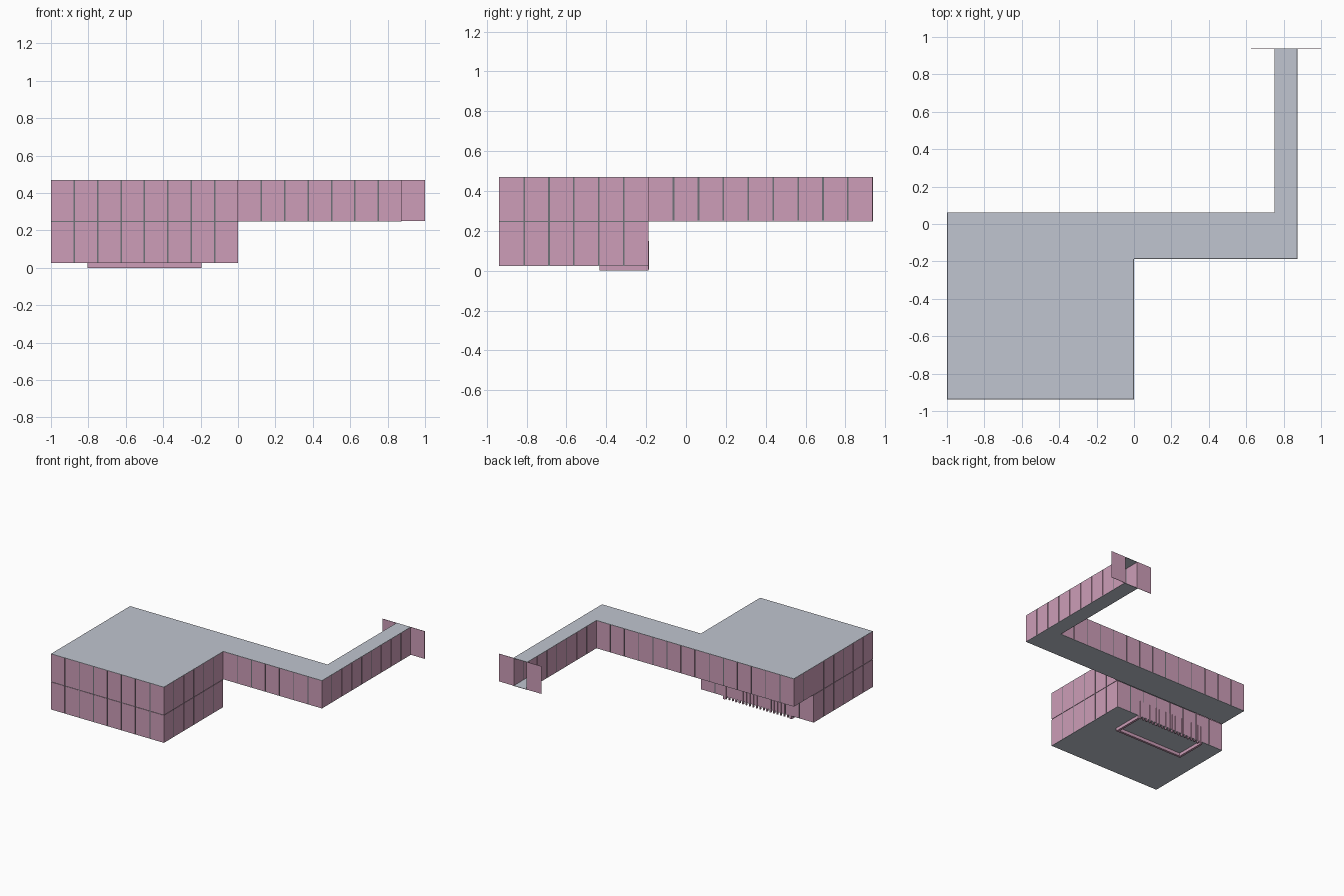
import bpy, bmesh

if "Cube" in bpy.data.objects:
    bpy.data.objects.remove(bpy.data.objects["Cube"])

def mat(name, rgb):
    m = bpy.data.materials.new(name)
    m.diffuse_color = (*rgb, 1)
    m.use_nodes = True
    m.node_tree.nodes["Principled BSDF"].inputs["Base Color"].default_value = m.diffuse_color
    return m

PINK = mat("wall pink", (0.61, 0.34, 0.48))
GREY = mat("slab grey", (0.53, 0.56, 0.63))
TRIM = mat("joint slate", (0.16, 0.17, 0.19))

U = 0.125                      # tile size
Y0, Y1, Y2, Y3 = -0.9375, -0.1875, 0.0625, 0.9375
Z0, Z1, Z2 = 0.025, 0.248, 0.471
GAP, T = 0.008, 0.006          # joint width, wall thickness

def boxes(name, spans, m):
    """One object made of axis-aligned boxes (x0, x1, y0, y1, z0, z1)."""
    bm = bmesh.new()
    for x0, x1, y0, y1, z0, z1 in spans:
        r = bmesh.ops.create_cube(bm, size=1)
        for v in r["verts"]:
            v.co.x = x0 if v.co.x < 0 else x1
            v.co.y = y0 if v.co.y < 0 else y1
            v.co.z = z0 if v.co.z < 0 else z1
    me = bpy.data.meshes.new(name)
    bm.to_mesh(me)
    bm.free()
    me.materials.append(m)
    ob = bpy.data.objects.new(name, me)
    bpy.context.collection.objects.link(ob)
    return ob

def wall(name, axis, pos, a, b, z0, z1, inward):
    """Row of panels with recessed joints. inward = side the thickness grows to."""
    n = round((b - a) / U)
    def span(s, e, d0, d1, lo, hi):
        p, q = sorted((pos + inward * d0, pos + inward * d1))
        return (s, e, p, q, lo, hi) if axis == "x" else (p, q, s, e, lo, hi)
    h = GAP / 2
    panels = [span(a + i * U + h * (i > 0), a + (i + 1) * U - h * (i < n - 1),
                   0, T, z0 + 0.002, z1 - 0.003) for i in range(n)]
    joints = [span(a + i * U - h, a + i * U + h, 0.003, 0.005, z0, z1)
              for i in range(1, n)]
    joints += [span(a, b, 0.003, 0.005, z, z + 0.004) for z in (z0, z1 - 0.004)]
    boxes(name + "_panels", panels, PINK)
    boxes(name + "_joints", joints, TRIM)

# Two-storey hall
for label, lo, hi in (("lower", Z0, Z1), ("upper", Z1, Z2)):
    wall(f"{label}_hall_front_wall", "x", Y0, -1, 0, lo, hi, 1)
    wall(f"{label}_hall_left_wall", "y", -1, Y0, Y1, lo, hi, 1)
    wall(f"{label}_hall_right_wall", "y", 0, Y0, Y1, lo, hi, -1)
wall("lower_hall_back_wall", "x", Y1, -1, 0, Z0, Z1, -1)

# Raised corridor: long leg, then narrow leg
wall("corridor_left_wall", "y", -1, Y1, Y2, Z1, Z2, 1)
wall("corridor_back_wall", "x", Y2, -1, 0.75, Z1, Z2, -1)
wall("corridor_front_wall", "x", Y1, 0, 0.875, Z1, Z2, 1)
wall("passage_right_wall", "y", 0.875, Y1, Y3, Z1, Z2, -1)
wall("passage_left_wall", "y", 0.75, Y2, Y3, Z1, Z2, 1)

# Flanking plates at the open end
boxes("end_plates", [(0.625, 0.75, Y3 - 0.003, Y3, Z1 + 0.002, Z2),
                     (0.875, 1.0, Y3 - 0.003, Y3, Z1 + 0.002, Z2)], PINK)

# Floors and ceilings
corridor = [(-1, 0.875, Y1, Y2), (0.75, 0.875, Y2, Y3)]
boxes("hall_floor", [(-1, 0, Y0, Y1, Z0, Z0 + 0.003)], GREY)
boxes("corridor_floor", [(*r, Z1, Z1 + 0.003) for r in corridor], GREY)
boxes("ceiling", [(*r, Z2 - 0.003, Z2) for r in [(-1, 0, Y0, Y1)] + corridor], GREY)

# Fence inside the hall, its feet showing below the floor and its back posts through the wall
W = 0.018
boxes("fence_rim", [(-0.805, -0.195, -0.435, -0.435 + W, 0, 0.15),
                    (-0.805, -0.805 + W, -0.435 + W, Y1, 0, 0.15),
                    (-0.195 - W, -0.195, -0.435 + W, Y1, 0, 0.15)], PINK)
boxes("fence_back_posts", [(-0.805 + 0.0305 * i, -0.795 + 0.0305 * i, Y1 - 0.01, Y1 + 0.003,
                            0.005, 0.15) for i in range(20)], PINK)
